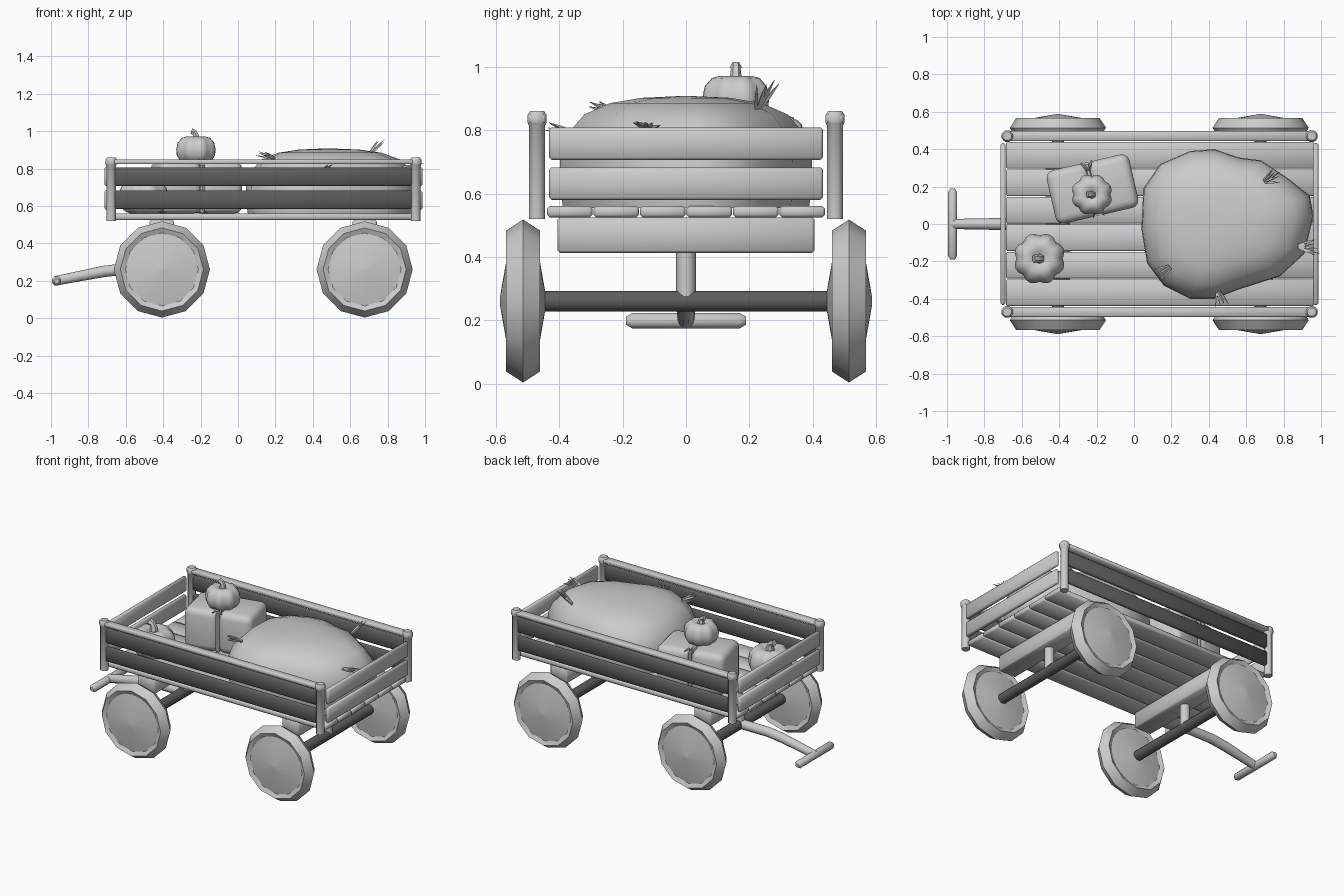
import bpy, math, random
from math import sin, cos, pi, radians
from mathutils import Vector

if "Cube" in bpy.data.objects:
    bpy.data.objects.remove(bpy.data.objects["Cube"])

random.seed(4)


def material(name, v):
    m = bpy.data.materials.new(name)
    m.diffuse_color = (v, v, v, 1)
    m.use_nodes = True
    m.node_tree.nodes["Principled BSDF"].inputs["Base Color"].default_value = m.diffuse_color
    return m


GREY, DARK = material("grey", 0.58), material("dark_grey", 0.11)


def mesh(name, verts, faces, smooth=30, mat=GREY):
    me = bpy.data.meshes.new(name)
    me.from_pydata([tuple(v) for v in verts], [], faces)
    me.materials.append(mat)
    ob = bpy.data.objects.new(name, me)
    bpy.context.collection.objects.link(ob)
    bpy.ops.object.select_all(action='DESELECT')
    ob.select_set(True)
    bpy.context.view_layer.objects.active = ob
    bpy.ops.object.mode_set(mode='EDIT')
    bpy.ops.mesh.select_all(action='SELECT')
    bpy.ops.mesh.normals_make_consistent(inside=False)
    bpy.ops.object.mode_set(mode='OBJECT')
    bpy.ops.object.shade_smooth_by_angle(angle=radians(smooth))
    return ob


def loft(name, rings, smooth=30, mat=GREY):
    """Skin equal-length rings and cap both ends."""
    n = len(rings[0])
    verts = [v for r in rings for v in r]
    faces = [(k * n + i, k * n + (i + 1) % n, (k + 1) * n + (i + 1) % n, (k + 1) * n + i)
             for k in range(len(rings) - 1) for i in range(n)]
    faces += [tuple(range(n)), tuple(range((len(rings) - 1) * n, len(rings) * n))]
    return mesh(name, verts, faces, smooth, mat)


def box(name, x, y, z, bevel=0.008, segs=1, mat=GREY):
    """Soft-shaded bevelled box from (min, max) ranges."""
    rings = [[(x[0], y[0], h), (x[1], y[0], h), (x[1], y[1], h), (x[0], y[1], h)] for h in z]
    ob = loft(name, rings, 180, mat)
    m = ob.modifiers.new("bevel", 'BEVEL')
    m.width, m.segments = bevel, segs
    return ob


def tube(name, path, radii, n=8, smooth=50, mat=GREY):
    """Round tube through points, one radius per point."""
    pts = [Vector(p) for p in path]
    rings = []
    for i, p in enumerate(pts):
        t = (pts[min(i + 1, len(pts) - 1)] - pts[max(i - 1, 0)]).normalized()
        u = t.cross(Vector((0, 1, 0)) if abs(t.y) < 0.9 else Vector((1, 0, 0))).normalized()
        w = t.cross(u)
        rings.append([p + radii[i] * (u * cos(2 * pi * (k + .5) / n) + w * sin(2 * pi * (k + .5) / n))
                      for k in range(n)])
    return loft(name, rings, smooth, mat)


# Floor planks
for i in range(6):
    y = -0.44 + i * 0.1467
    box(f"floor_plank_{i + 1}", (-0.685, 0.965), (y + .002, y + .1445), (0.525, 0.56))

# Corner posts with caps
for x in (-0.678, 0.95):
    for y in (-0.47, 0.47):
        tube("corner_post", [(x, y, z) for z in (.52, .815, .82, .828, .848, .86)],
             [.027, .027, .031, .033, .033, .024], 8, 50)

# Side slats and top rails
for s in (-1, 1):
    for z in (0.583, 0.707):
        box("side_slat", (-0.67, 0.94), (s * .47 - .014, s * .47 + .014), (z, z + .1), mat=DARK)
    box("top_rail", (-0.70, 0.975), (s * .47 - .026, s * .47 + .026), (.824, .849), .004)

# End slats
for x in (-0.70, 0.972):
    for z in (0.58, 0.706):
        box("end_slat", (x - .014, x + .014), (-.432, .432), (z, z + .103))

# Bolsters, axles and wheels
WHEEL = [(.012, -.073), (.195, -.041), (.222, -.054), (.257, 0), (.222, .054), (.195, .041), (.012, .073)]
for x in (-0.407, 0.677):
    box("bolster", (x - .065, x + .065), (-.405, .405), (.413, .525))
    tube("axle_post", [(x, 0, .25), (x, 0, .42)], [.031, .031], 10)
    tube("axle", [(x, -.47, .261), (x, .47, .261)], [.035, .035], 8, 50, DARK)
    for s in (-1, 1):
        loft("wheel", [[(x + r * cos(pi * k / 6), s * .514 + d, .261 + r * sin(pi * k / 6))
                        for k in range(12)] for r, d in WHEEL], 33)

# Pull handle
tube("handle_shaft", [(-.41, 0, .262), (-.62, 0, .262), (-.72, 0, .25), (-.85, 0, .225), (-.975, 0, .2)],
     [.032, .032, .032, .029, .027], 10)
tube("handle_grip", [(-.97, y, .199) for y in (-.19, -.17, .17, .19)], [.013, .026, .026, .013], 8, 50)

# Hay heap: outline lofted up a domed profile
OUT = [(.05, .19), (.14, .32), (.30, .39), (.43, .40), (.56, .355), (.68, .34), (.83, .24), (.94, .15),
       (.96, .04), (.91, -.16), (.78, -.28), (.56, -.35), (.43, -.40), (.30, -.40), (.16, -.33),
       (.07, -.21), (.04, -.03)]
DOME = [(.97, .555), (1, .64), (.99, .72), (.93, .79), (.8, .85), (.6, .885), (.35, .902), (.08, .907)]
loft("hay_heap", [[(.48 + (x - .48) * f, y * f, z) for x, y in OUT] for f, z in DOME], 60)

# Straw tufts poking out of the heap
TUFTS = [((.70, .23, .87), (.07, .04, .08)), ((.19, -.23, .855), (-.08, -.05, .025)),
         ((.45, -.36, .79), (.02, -.07, .02)), ((.88, -.12, .81), (.10, -.01, .02))]
for base, d in TUFTS:
    b, d = Vector(base), Vector(d)
    for k in range(5):
        side = d.cross(Vector((0, 0, 1))).normalized() * (k - 2) * .02
        j = side + Vector([random.uniform(-.015, .015) for _ in range(3)])
        tip = b + d + j
        tip.x = min(tip.x, .998)
        tube("straw_tuft", [b + j * .2, b + d * .5 + j * .6, tip], [.006, .007, .001], 4, 20)

# Hay bale: two rounded halves pinched by a cord
C, A = Vector((-.222, .187, 0)), radians(13)
for s in (-1, 1):
    bale = box("bale_half", sorted((s * .001, s * .227)), (-.146, .146), (.56, .838), .042, 3)
    bale.location, bale.rotation_euler.z = C, A
loop = [(-.135, .575), (.135, .575), (.135, .82), (-.135, .82)]
for i in range(4):
    (y0, z0), (y1, z1) = loop[i], loop[(i + 1) % 4]
    cord = tube("bale_cord", [(0, y0, z0), (0, y1, z1)], [.013, .013], 6)
    cord.location, cord.rotation_euler.z = C, A
for s in (-1, 1):
    for e in (-1, 1):
        end = tube("cord_end", [(0, s * .1, .822), (e * .015, s * .125, .845), (e * .03, s * .15, .835)],
                   [.008, .008, .004], 5)
        end.location, end.rotation_euler.z = C, A


# Pumpkins: lobed body plus bent stem
def pumpkin(name, x, y, z, r, h):
    prof = [(.3, .05), (.5, 0), (.8, .1), (.97, .3), (1, .52), (.93, .77), (.72, .95), (.5, 1), (.28, .96), (.12, .88)]
    rings = []
    for f, t in prof:
        ring = []
        for k in range(32):
            a = 2 * pi * k / 32
            q = f * r * (1 - .11 * (1 - abs(sin(4 * a))) * min(1, f * 1.3))
            ring.append((x + q * cos(a), y + q * sin(a), z + t * h))
        rings.append(ring)
    loft(name, rings, 60)
    top = z + h
    tube(name + "_stem", [(x, y, top - .15 * h), (x, y, top + .06 * h), (x - .06 * r, y, top + .16 * h),
                          (x - .22 * r, y, top + .2 * h)],
         [.22 * r, .15 * r, .14 * r, .17 * r], 6, 50)


pumpkin("top_pumpkin", -.225, .157, .828, .111, .143)
pumpkin("floor_pumpkin", -.505, -.185, .558, .139, .18)
